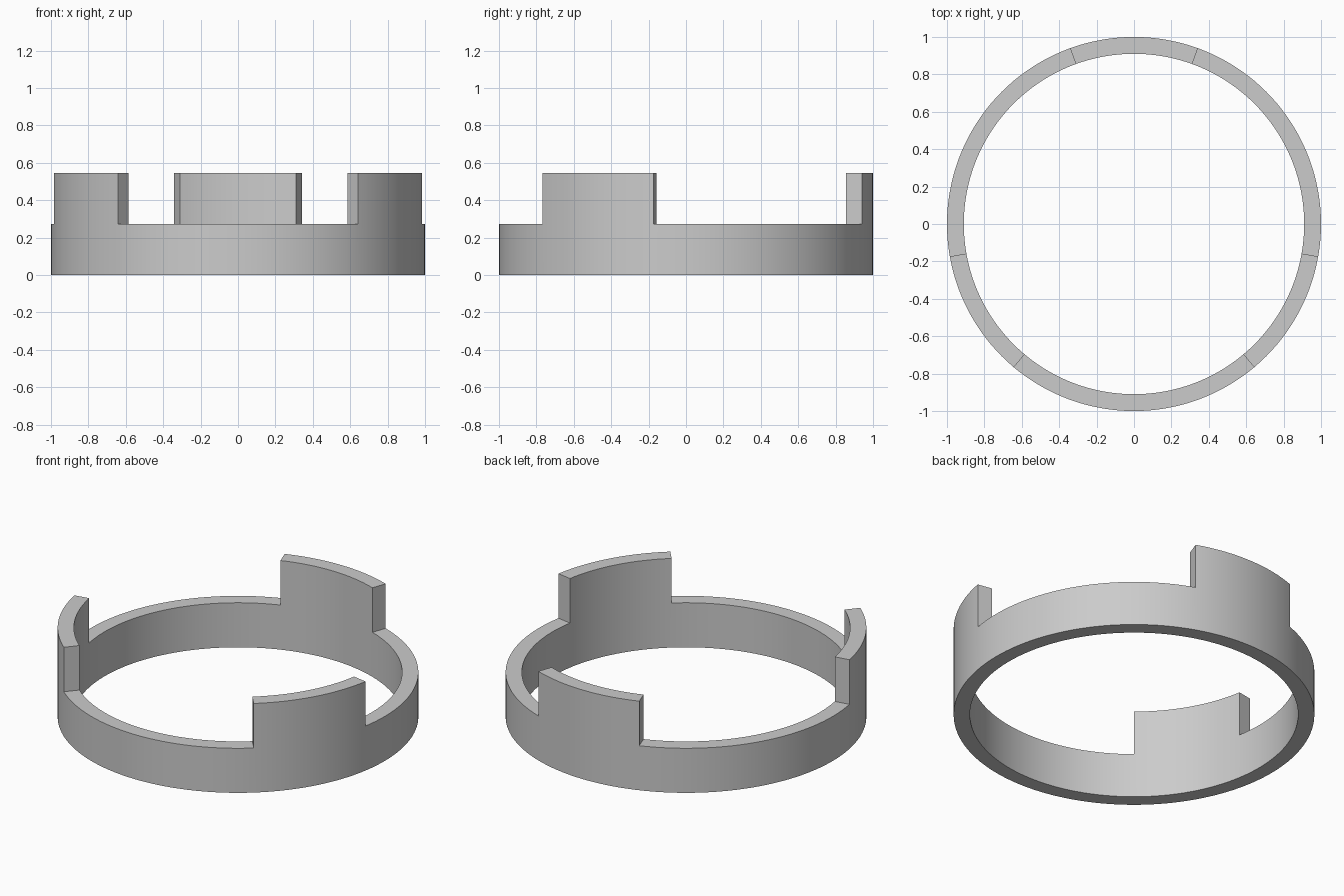
import bpy, bmesh, math

if "Cube" in bpy.data.objects:
    bpy.data.objects.remove(bpy.data.objects["Cube"])

N = 144                      # segments around the ring (2.5 degrees each)
RADII = (0.91, 1.0)          # inner, outer wall
LEVELS = (0.0, 0.2725, 0.545)
TABS = (90, 210, 330)        # tab centre angles
HALF_WIDTH = 20              # half the tab width in degrees


def cells(i):
    """Number of stacked blocks in segment i: 2 in a tab, otherwise 1."""
    mid = (i + 0.5) * 360 / N
    return 2 if any(abs(mid - t) < HALF_WIDTH for t in TABS) else 1


bm = bmesh.new()
cache = {}


def vert(i, r, k):
    key = (i % N, r, k)
    if key not in cache:
        a = 2 * math.pi * key[0] / N
        cache[key] = bm.verts.new((RADII[r] * math.cos(a), RADII[r] * math.sin(a), LEVELS[k]))
    return cache[key]


def quad(*keys):
    bm.faces.new([vert(*k) for k in keys])


for i in range(N):
    j, top = i + 1, cells(i)
    # underside and top rim
    quad((i, 0, 0), (j, 0, 0), (j, 1, 0), (i, 1, 0))
    quad((i, 0, top), (i, 1, top), (j, 1, top), (j, 0, top))
    # outer and inner walls
    for k in range(top):
        quad((i, 1, k), (j, 1, k), (j, 1, k + 1), (i, 1, k + 1))
        quad((i, 0, k), (i, 0, k + 1), (j, 0, k + 1), (j, 0, k))
    # radial end face where a tab starts or stops
    if cells(j % N) != top:
        quad((j, 0, 1), (j, 1, 1), (j, 1, 2), (j, 0, 2))

bmesh.ops.recalc_face_normals(bm, faces=bm.faces[:])
mesh = bpy.data.meshes.new("tabbed_ring")
bm.to_mesh(mesh)
bm.free()
ring = bpy.data.objects.new("tabbed_ring", mesh)
bpy.context.collection.objects.link(ring)

# smooth curved walls, sharp edges
bpy.context.view_layer.objects.active = ring
ring.select_set(True)
bpy.ops.object.shade_smooth_by_angle(angle=math.radians(30))
